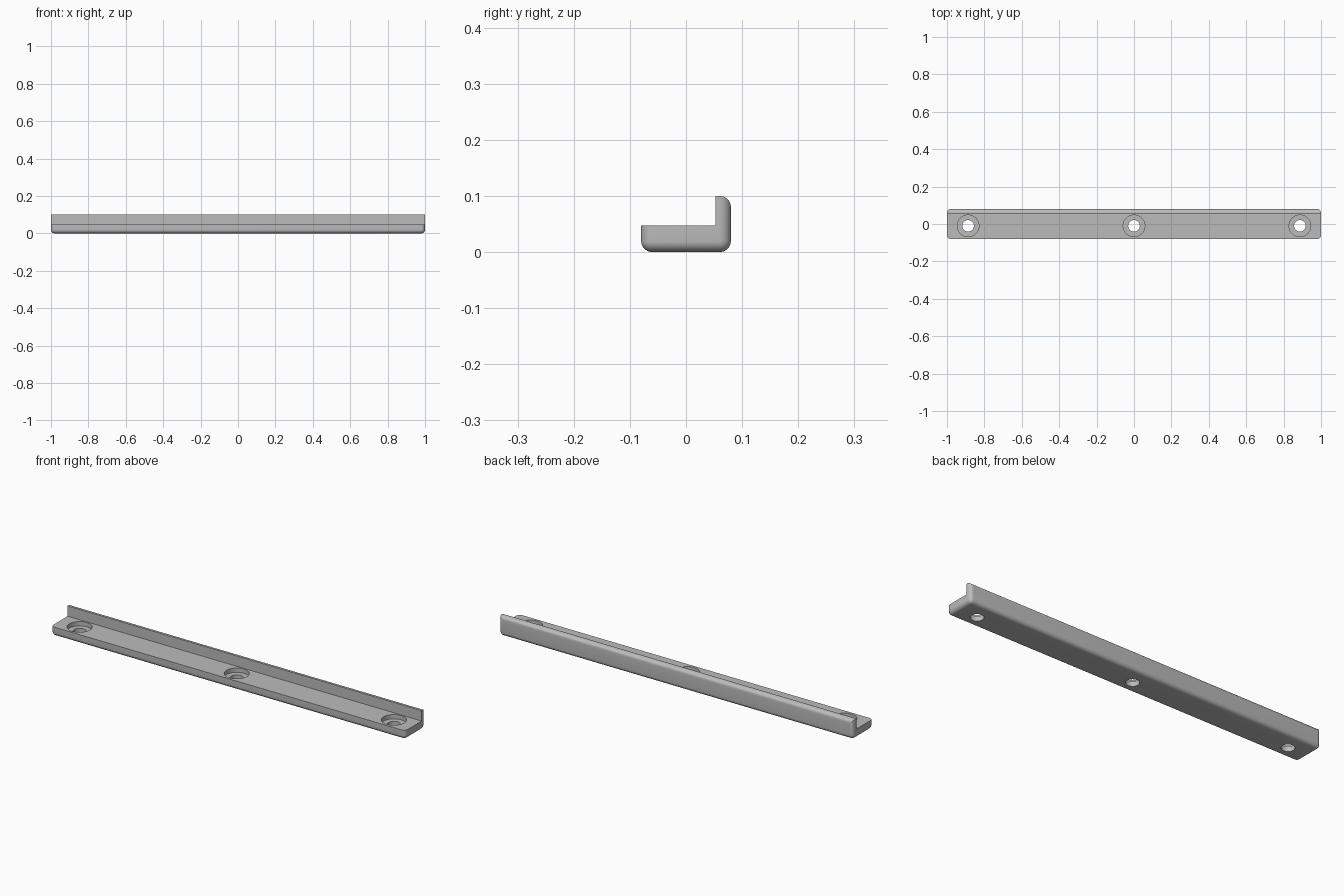
import bpy, bmesh, math
from mathutils import Matrix

default = bpy.data.objects.get("Cube")
if default:
    bpy.data.objects.remove(default)

grey = bpy.data.materials.new("plain grey")
grey.use_nodes = True
colour = (0.5, 0.5, 0.5, 1)
grey.diffuse_color = colour
grey.node_tree.nodes["Principled BSDF"].inputs["Base Color"].default_value = colour

HALF_Y, HEIGHT, ROUND = 0.08, 0.1, 0.02
SHELF_Z, LIP_Y = 0.047, 0.053
HOLE_Y = -0.01


def add_object(name, bm):
    mesh = bpy.data.meshes.new(name)
    bmesh.ops.recalc_face_normals(bm, faces=bm.faces)
    bm.to_mesh(mesh)
    bm.free()
    mesh.materials.append(grey)
    obj = bpy.data.objects.new(name, mesh)
    bpy.context.collection.objects.link(obj)
    return obj


def box(low, high):
    bm = bmesh.new()
    size = [b - a for a, b in zip(low, high)]
    centre = [(a + b) / 2 for a, b in zip(low, high)]
    bmesh.ops.create_cube(bm, size=1, matrix=Matrix.Translation(centre) @ Matrix.Diagonal((*size, 1)))
    return bm


def cylinder(name, x, radius, low, high):
    bm = bmesh.new()
    bmesh.ops.create_cone(bm, cap_ends=True, segments=40, radius1=radius, radius2=radius,
                          depth=high - low, matrix=Matrix.Translation((x, HOLE_Y, (low + high) / 2)))
    return add_object(name, bm)


def cut(target, cutter):
    cutter.hide_render = True
    mod = target.modifiers.new("cut", "BOOLEAN")
    mod.operation, mod.solver, mod.object = "DIFFERENCE", "EXACT", cutter
    bpy.context.view_layer.objects.active = target
    bpy.ops.object.modifier_apply(modifier=mod.name)
    bpy.data.objects.remove(cutter)


# Bar with rounded underside, upright corners and rear top edge
bm = box((-1, -HALF_Y, 0), (1, HALF_Y, HEIGHT))


def is_rounded(edge):
    a, b = (v.co for v in edge.verts)
    upright = abs(a.z - b.z) > 0.01
    bottom = max(a.z, b.z) < 0.01
    rear = min(a.y, b.y) > 0.01
    return upright or bottom or rear


bmesh.ops.bevel(bm, geom=[e for e in bm.edges if is_rounded(e)], offset=ROUND,
                segments=8, profile=0.5, affect="EDGES", clamp_overlap=True)
bar = add_object("lipped_bar", bm)

# Step that leaves the low shelf and the rear lip
cut(bar, add_object("step_cutter", box((-1.1, -0.2, SHELF_Z), (1.1, LIP_Y, 0.2))))

# Counterbored screw holes
for x in (-0.887, 0, 0.887):
    cut(bar, cylinder("counterbore_cutter", x, 0.058, SHELF_Z - 0.022, 0.1))
    cut(bar, cylinder("hole_cutter", x, 0.031, -0.1, 0.1))

# Smooth shading with crisp edges
bpy.ops.object.select_all(action="DESELECT")
bar.select_set(True)
bpy.context.view_layer.objects.active = bar
bpy.ops.object.shade_smooth_by_angle(angle=math.radians(30))
